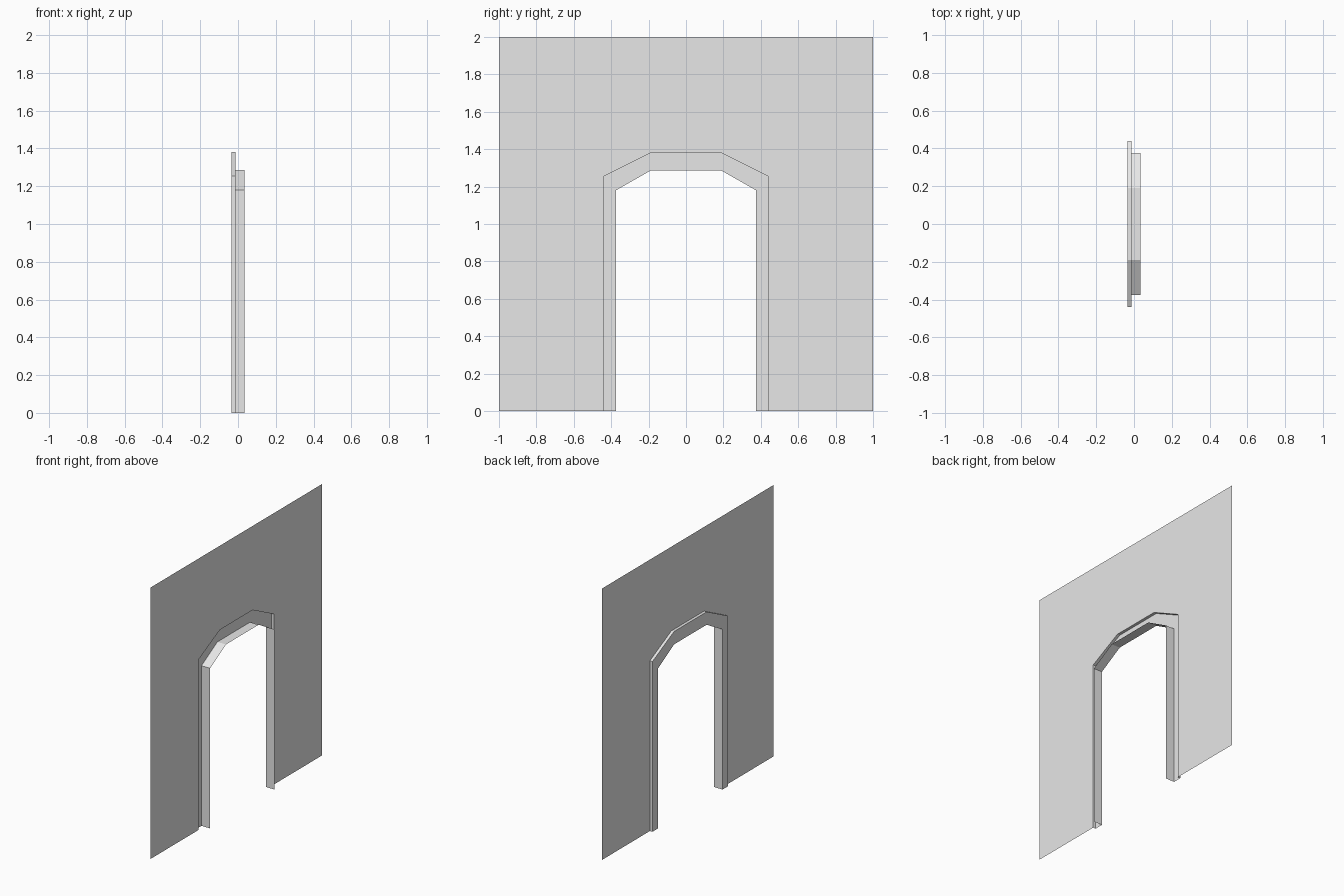
import bpy

cube = bpy.data.objects.get("Cube")
if cube:
    bpy.data.objects.remove(cube, do_unlink=True)

grey = bpy.data.materials.new("plain grey")
grey.use_nodes = True
colour = (0.8, 0.8, 0.8, 1)
grey.diffuse_color = colour
grey.node_tree.nodes["Principled BSDF"].inputs["Base Color"].default_value = colour

WALL_X, BACK_X, FRONT_X = -0.014, -0.035, 0.035


def arch(half):
    """Mirror half an arch (y, z), giving a path from one foot to the other."""
    return [(-y, z) for y, z in half] + [(y, z) for y, z in reversed(half)]


outer = arch([(0.44, 0), (0.44, 1.255), (0.19, 1.38)])
inner = arch([(0.375, 0), (0.375, 1.18), (0.19, 1.285)])


def at(path, x):
    return [(x, y, z) for y, z in path]


def add_part(name, verts, faces):
    mesh = bpy.data.meshes.new(name)
    mesh.from_pydata(verts, [], faces)
    mesh.materials.append(grey)
    part = bpy.data.objects.new(name, mesh)
    bpy.context.collection.objects.link(part)
    return part


def add_strip(name, a, b):
    """Join two arch paths with a strip of flat quads."""
    n = len(a)
    add_part(name, a + b, [(i, i + 1, n + i + 1, n + i) for i in range(n - 1)])


# Thin wall sheet with the arched doorway left open
outline = outer + [(1, 0), (1, 2), (-1, 2), (-1, 0)]
add_part("wall", at(outline, WALL_X), [range(len(outline))[::-1]])

# Doorway trim: step behind the wall, flat casing, then deep inner lining
add_strip("casing_edge", at(outer, BACK_X), at(outer, WALL_X))
add_strip("casing_face", at(inner, BACK_X), at(outer, BACK_X))
add_strip("doorway_lining", at(inner, FRONT_X), at(inner, BACK_X))
